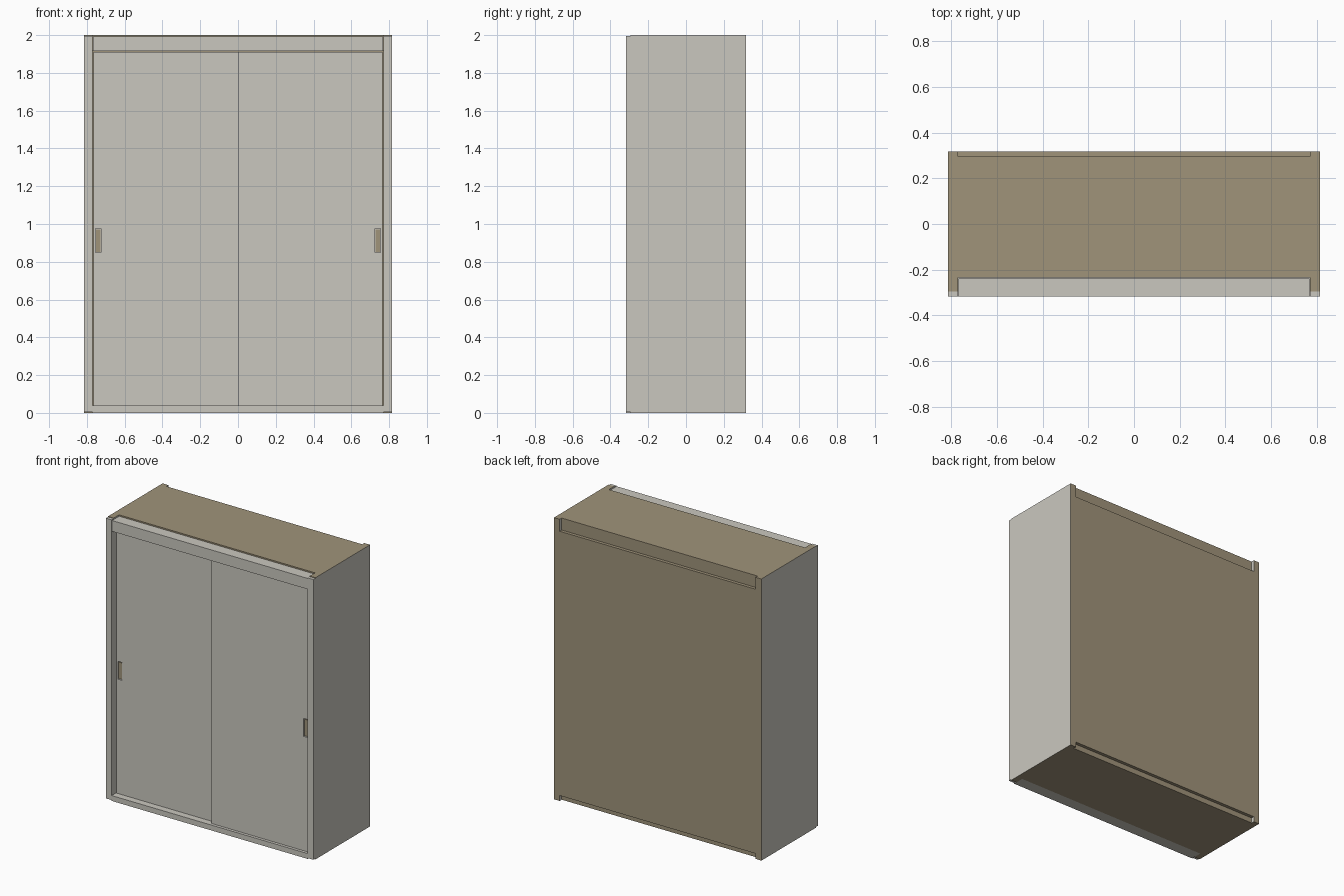
import bpy
import bmesh

if "Cube" in bpy.data.objects:
    bpy.data.objects.remove(bpy.data.objects["Cube"])


def material(name, rgb):
    m = bpy.data.materials.new(name)
    m.diffuse_color = (*rgb, 1.0)
    m.use_nodes = True
    m.node_tree.nodes["Principled BSDF"].inputs["Base Color"].default_value = m.diffuse_color
    return m


GREY = material("light grey", (0.59, 0.575, 0.52))
TAN = material("tan board", (0.35, 0.295, 0.195))


def box(name, x, y, z, mat, x_faces=None):
    """Box from (min, max) ranges; faces turned to +-x may take another material."""
    bm = bmesh.new()
    bmesh.ops.create_cube(bm, size=1)
    for v in bm.verts:
        v.co = [r[0] if c < 0 else r[1] for c, r in zip(v.co, (x, y, z))]
    bm.normal_update()
    mesh = bpy.data.meshes.new(name)
    mesh.materials.append(mat)
    if x_faces:
        mesh.materials.append(x_faces)
        for f in bm.faces:
            f.material_index = int(abs(f.normal.x) > 0.5)
    bm.to_mesh(mesh)
    bm.free()
    obj = bpy.data.objects.new(name, mesh)
    bpy.context.collection.objects.link(obj)
    return obj


def side_range(s, a, b):
    return tuple(sorted((s * a, s * b)))


W, IN = 0.815, 0.77          # outer and inner half widths
FRONT, BACK = -0.318, 0.318
TRIM, RAIL, NOTCH = -0.295, -0.235, 0.295
LOW, HIGH = 0.038, 1.915     # opening bottom and top

# Side panels with front edge trims
for s, n in ((-1, "left"), (1, "right")):
    box(n + "_side_panel", side_range(s, IN, W), (TRIM, BACK), (0, 2), TAN, GREY)
    box(n + "_front_trim", side_range(s, IN, W), (FRONT, TRIM), (0.006, 1.996), GREY)

# Carcass boards: top and bottom stop short of the back panel
box("top_board", (-IN, IN), (RAIL, NOTCH), (HIGH, 2), TAN)
box("bottom_board", (-IN, IN), (RAIL, NOTCH), (0, LOW), TAN)
box("back_panel", (-IN, IN), (NOTCH, BACK), (LOW, HIGH), TAN)

# Front rails that hold the door tracks
box("top_fascia", (-IN + 0.003, IN - 0.003), (FRONT, RAIL - 0.003), (HIGH, 1.992), GREY)
box("bottom_rail", (-IN, IN), (FRONT, RAIL), (0, LOW), GREY)

# Sliding doors on two tracks, each with a recessed pull
for s, n, y0 in ((-1, "left", -0.269), (1, "right", -0.297)):
    inner = -0.02 if s < 0 else 0.0
    door = box(n + "_door", side_range(s, inner, IN - 0.004),
               (y0, y0 + 0.026), (LOW, HIGH - 0.005), GREY)
    cutter = box(n + "_pull_cutter", side_range(s, 0.724, 0.755),
                 (y0 - 0.02, y0 + 0.012), (0.85, 0.977), GREY)
    cutter.hide_render = True
    cutter.hide_viewport = True
    cut = door.modifiers.new("pull_recess", "BOOLEAN")
    cut.operation = "DIFFERENCE"
    cut.solver = "EXACT"
    cut.object = cutter
    box(n + "_pull_plate", side_range(s, 0.728, 0.753),
        (y0 + 0.006, y0 + 0.013), (0.853, 0.97), TAN)
